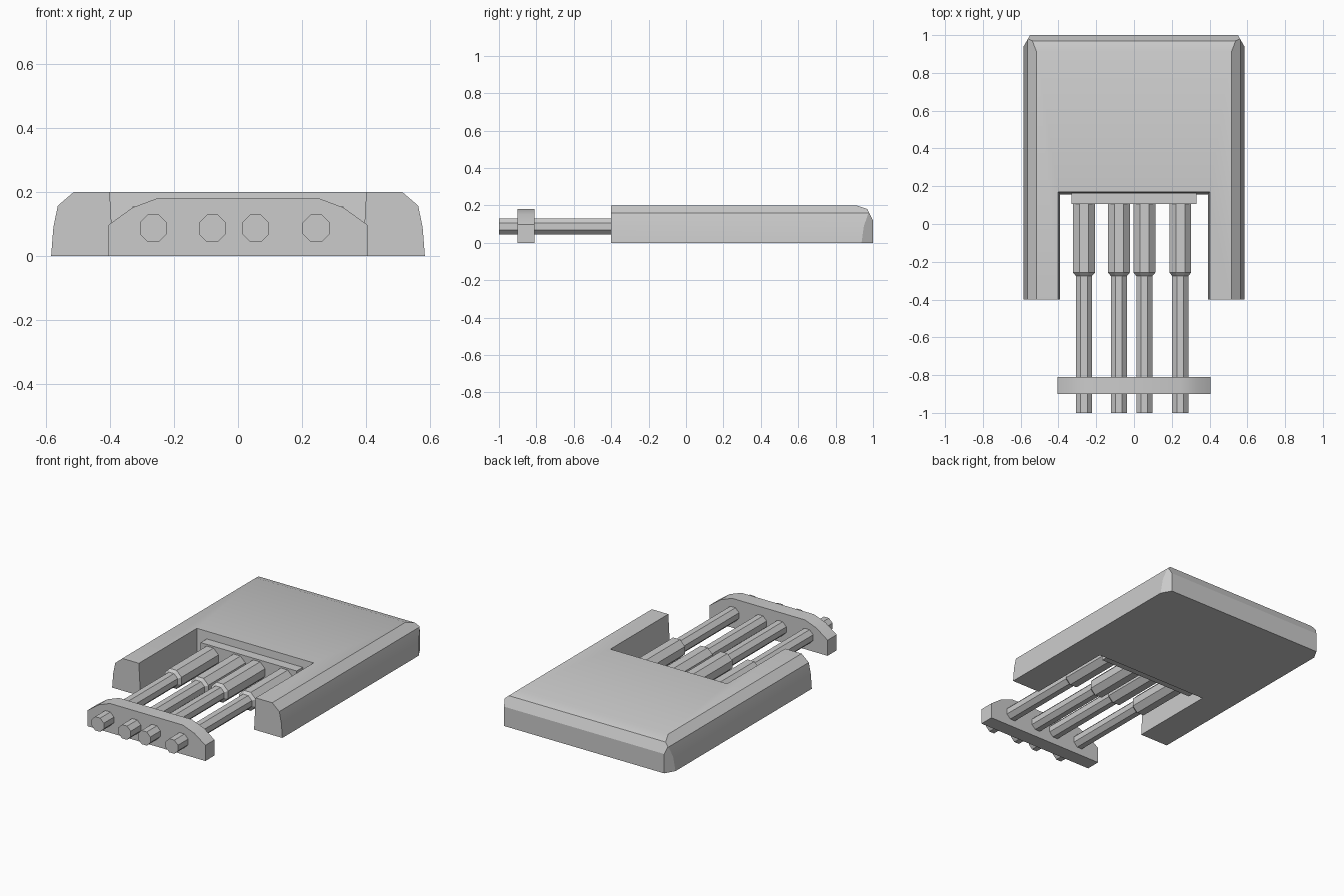
import bpy, bmesh, math
from mathutils import Vector, Matrix

if "Cube" in bpy.data.objects:
    bpy.data.objects.remove(bpy.data.objects["Cube"])


def finish(name, bm, smooth=None):
    bmesh.ops.recalc_face_normals(bm, faces=bm.faces)
    me = bpy.data.meshes.new(name)
    bm.to_mesh(me)
    bm.free()
    ob = bpy.data.objects.new(name, me)
    bpy.context.collection.objects.link(ob)
    bpy.ops.object.select_all(action='DESELECT')
    bpy.context.view_layer.objects.active = ob
    ob.select_set(True)
    if smooth:
        bpy.ops.object.shade_smooth_by_angle(angle=math.radians(smooth))
    return ob


def extruded(half_profile, y0, y1):
    """Mirror a half profile (x, z) across x = 0 and extrude it along y."""
    bm = bmesh.new()
    pts = half_profile + [(-x, z) for x, z in reversed(half_profile)]
    face = bm.faces.new([bm.verts.new((x, y0, z)) for x, z in pts])
    ext = bmesh.ops.extrude_face_region(bm, geom=[face])['geom']
    moved = [v for v in ext if isinstance(v, bmesh.types.BMVert)]
    bmesh.ops.translate(bm, verts=moved, vec=(0, y1 - y0, 0))
    return bm


def slice_off(bm, point, normal):
    """Cut away everything on the normal side and close the cut."""
    geom = bm.verts[:] + bm.edges[:] + bm.faces[:]
    bmesh.ops.bisect_plane(bm, geom=geom, plane_co=point, plane_no=normal,
                           clear_outer=True)
    bmesh.ops.holes_fill(bm, edges=[e for e in bm.edges if e.is_boundary])


def box(name, x0, x1, y0, y1, z0, z1):
    bm = bmesh.new()
    size = Vector((x1 - x0, y1 - y0, z1 - z0))
    mid = Vector((x0 + x1, y0 + y1, z0 + z1)) / 2
    bmesh.ops.create_cube(bm, size=1, matrix=Matrix.Translation(mid) @ Matrix.Diagonal(size.to_4d()))
    return finish(name, bm)


# Housing: side-rounded slab with a bevelled back edge and clipped corners
bm = extruded([(0.585, 0), (0.578, 0.09), (0.564, 0.158), (0.515, 0.2)], -0.4, 1.0)
slice_off(bm, (0, 0.91, 0.2), Vector((0, 0.02, 0.06)).normalized())
slice_off(bm, (0, 0.97, 0.18), Vector((0, 0.06, 0.03)).normalized())
for s in (-1, 1):
    slice_off(bm, (s * 0.55, 1.0, 0), Vector((s * 0.035, 0.02, 0)).normalized())
housing = finish("housing", bm, 20)

# Slot cutter with slightly sloping walls
bm = bmesh.new()
rings = []
for w, y, z in ((0.39, 0.155, -0.01), (0.402, 0.17, 0.21)):
    rings.append([bm.verts.new(p) for p in
                  ((-w, -0.5, z), (w, -0.5, z), (w, y, z), (-w, y, z))])
bm.faces.new(rings[0])
bm.faces.new(rings[1])
for i in range(4):
    j = (i + 1) % 4
    bm.faces.new((rings[0][i], rings[0][j], rings[1][j], rings[1][i]))
cutter = finish("slot_cutter", bm)
cutter.hide_render = True
mod = housing.modifiers.new("slot", 'BOOLEAN')
mod.operation = 'DIFFERENCE'
mod.solver = 'EXACT'
mod.object = cutter
bpy.context.view_layer.objects.active = housing
bpy.ops.object.modifier_apply(modifier=mod.name)
bpy.data.objects.remove(cutter, do_unlink=True)

# Mounting strip at the back of the slot
box("mounting_strip", -0.33, 0.33, 0.105, 0.165, 0.012, 0.155)

# Front bar with rounded shoulders
bm = extruded([(0.406, 0), (0.406, 0.097), (0.33, 0.152), (0.25, 0.182)], -0.9, -0.81)
finish("front_bar", bm, 30)

# Eight-sided stepped pins: (y, half width across flats)
steps = [(-1.0, 0.0425), (-0.275, 0.0425), (-0.258, 0.0575), (0.11, 0.0575)]
for n, x in enumerate((-0.265, -0.08, 0.055, 0.245)):
    bm = bmesh.new()
    rings = []
    for y, flat in steps:
        r = flat / math.cos(math.pi / 8)
        rings.append([bm.verts.new((x + r * math.cos(a), y, 0.087 + r * math.sin(a)))
                      for a in [(i + 0.5) * math.pi / 4 for i in range(8)]])
    for a, b in zip(rings, rings[1:]):
        for i in range(8):
            j = (i + 1) % 8
            bm.faces.new((a[i], a[j], b[j], b[i]))
    bm.faces.new(rings[0])
    bm.faces.new(rings[-1])
    finish(f"pin_{n + 1}", bm)
